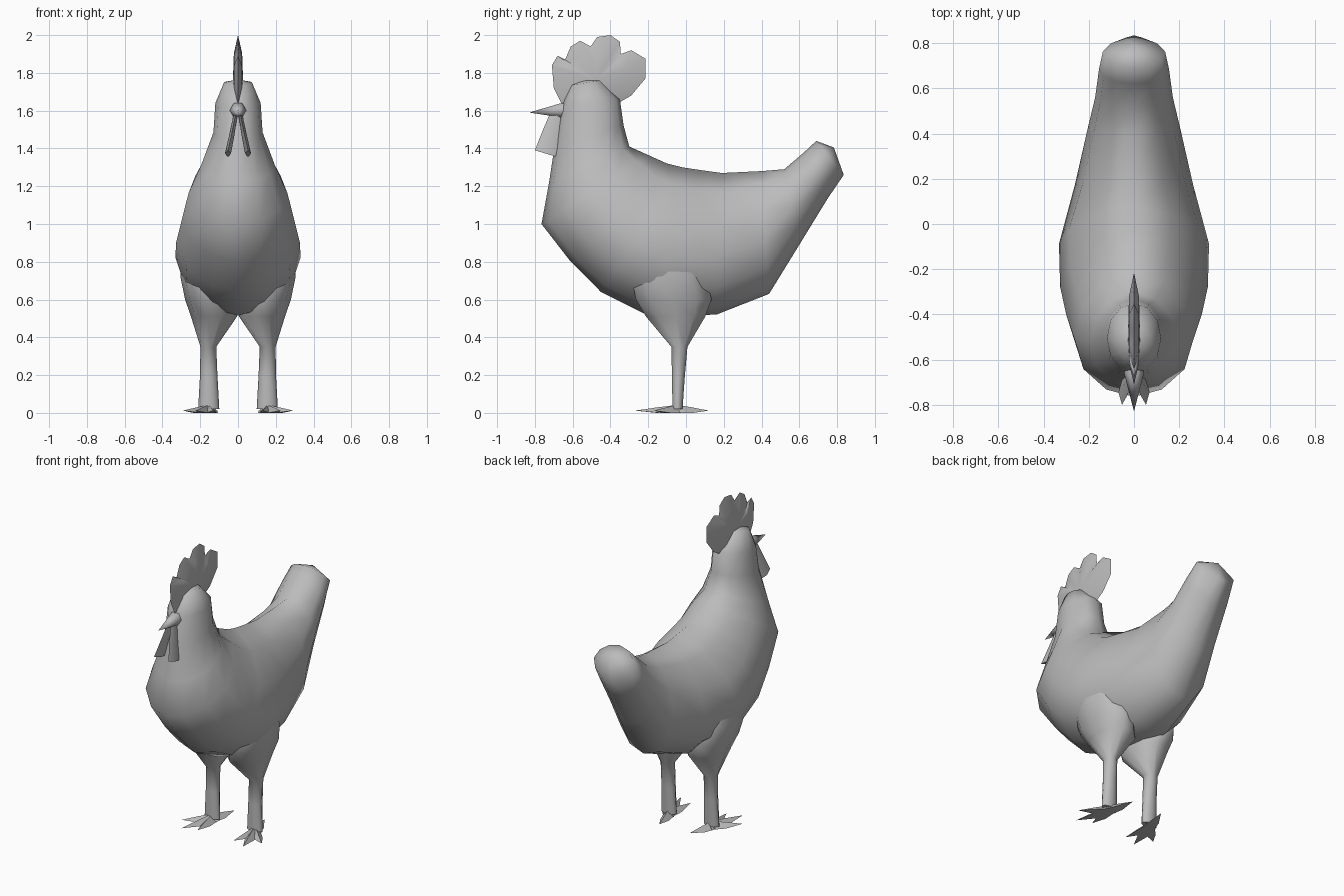
import bpy, bmesh, math

if "Cube" in bpy.data.objects:
    bpy.data.objects.remove(bpy.data.objects["Cube"])

grey = bpy.data.materials.new("plain grey")
grey.diffuse_color = (0.5, 0.5, 0.5, 1)
grey.use_nodes = True
grey.node_tree.nodes["Principled BSDF"].inputs["Base Color"].default_value = grey.diffuse_color


def finish(bm, name, angle=60):
    """Turn a bmesh into a shaded object."""
    bmesh.ops.recalc_face_normals(bm, faces=bm.faces[:])
    me = bpy.data.meshes.new(name)
    bm.to_mesh(me)
    bm.free()
    me.materials.append(grey)
    ob = bpy.data.objects.new(name, me)
    bpy.context.collection.objects.link(ob)
    bpy.ops.object.select_all(action='DESELECT')
    ob.select_set(True)
    bpy.context.view_layer.objects.active = ob
    bpy.ops.object.shade_smooth_by_angle(angle=math.radians(angle))
    return ob


def loft(bm, rings, start=None, end=None):
    """Skin closed rings; close each end with a pole point or a flat cap."""
    vr = [[bm.verts.new(p) for p in r] for r in rings]
    n = len(vr[0])
    for a, b in zip(vr, vr[1:]):
        for i in range(n):
            j = (i + 1) % n
            bm.faces.new((a[i], a[j], b[j], b[i]))
    for ring, pole in ((vr[0], start), (vr[-1], end)):
        if pole:
            v = bm.verts.new(pole)
            for i in range(n):
                bm.faces.new((ring[i], ring[(i + 1) % n], v))
        else:
            bm.faces.new(ring)


# Body, neck, head and tail: slices fanned from head to tail
# (lower y, z, upper y, z, half width, skew of widest point, lower sharpness)
slices = [
    (-.61, 1.735, -.45, 1.76, .075, 1, 1), (-.66, 1.62, -.35, 1.66, .12, 1, 1),
    (-.69, 1.45, -.33, 1.52, .13, 1, 1), (-.725, 1.22, -.30, 1.41, .195, .95, 1),
    (-.765, 1.0, -.20, 1.365, .262, .85, 1.1), (-.61, .80, -.10, 1.32, .30, .76, 1.3),
    (-.45, .64, -.02, 1.30, .327, .74, 1.3), (-.20, .515, .08, 1.285, .332, .74, 1.25),
    (.16, .52, .19, 1.27, .262, .74, 1.1), (.44, .63, .40, 1.28, .205, .85, 1),
    (.60, .89, .52, 1.29, .172, 1, 1.2), (.75, 1.135, .62, 1.375, .155, 1, 1.5),
    (.835, 1.26, .69, 1.44, .138, 1, 2)]
N = 12
rings = []
for y0, z0, y1, z1, hw, skew, sharp in slices:
    ring = []
    for i in range(N):
        t = 2 * math.pi * i / N
        s = ((1 - math.cos(t)) / 2) ** skew
        x = math.sin(t)
        if math.cos(t) < 0:
            x = math.copysign(abs(x) ** sharp, x)
        ring.append((hw * x, y1 + (y0 - y1) * s, z1 + (z0 - z1) * s))
    rings.append(ring)
bm = bmesh.new()
loft(bm, rings, (0, -.53, 1.765), (0, .783, 1.405))
finish(bm, "body", 75)

# Comb: scalloped outline, thin at the rim and thick in the middle
outline = [(-.64, 1.60), (-.70, 1.72), (-.71, 1.84), (-.68, 1.89), (-.64, 1.87),
           (-.61, 1.94), (-.56, 1.97), (-.505, 1.94), (-.47, 1.99), (-.40, 2.0),
           (-.35, 1.965), (-.345, 1.9), (-.29, 1.92), (-.215, 1.875),
           (-.215, 1.77), (-.29, 1.68), (-.36, 1.64)]


def comb_ring(x, f):
    return [(x, -.48 + (y + .48) * f, 1.76 + (z - 1.76) * f) for y, z in outline]


bm = bmesh.new()
loft(bm, [comb_ring(-.022, .6), comb_ring(0, 1), comb_ring(.022, .6)],
     (-.027, -.48, 1.76), (.027, -.48, 1.76))
finish(bm, "comb", 50)


def oval(z, cx, cy, rx, ry, n=10):
    return [(cx + rx * math.cos(2 * math.pi * i / n),
             cy + ry * math.sin(2 * math.pi * i / n), z) for i in range(n)]


# Beak
bm = bmesh.new()
beak = [[(r * math.cos(math.pi * i / 3), y, 1.602 + r * math.sin(math.pi * i / 3))
         for i in range(6)] for y, r in ((-.60, .035), (-.66, .044))]
loft(bm, beak, None, (0, -.83, 1.59))
finish(bm, "beak")

# Toe tips relative to the ankle
toes = [(.137, -.125), (.07, -.225), (-.025, -.19), (-.045, .165)]
for side, label in ((1, "right"), (-1, "left")):
    # Wattle: flat lobe widening downward
    bm = bmesh.new()
    rows = []
    for x, w, ya, za, yb, zb in ((.012, .010, -.72, 1.585, -.64, 1.585),
                                 (.033, .014, -.765, 1.48, -.67, 1.46),
                                 (.053, .016, -.80, 1.39, -.69, 1.357)):
        ym, zm = (ya + yb) / 2, (za + zb) / 2
        rows.append([(side * x, ya, za), (side * (x + w), ym, zm),
                     (side * x, yb, zb), (side * (x - w), ym, zm)])
    loft(bm, rows)
    finish(bm, label + "_wattle", 50)

    # Thigh blending into the flank, and shank
    bm = bmesh.new()
    loft(bm, [oval(z, side * cx, cy, rx, ry) for z, cx, cy, rx, ry in (
        (.86, .18, -.10, .115, .16), (.72, .18, -.09, .125, .21),
        (.60, .155, -.065, .125, .21), (.51, .127, -.055, .122, .165),
        (.35, .157, -.035, .042, .045),
        (.20, .155, -.04, .046, .036), (.02, .155, -.045, .056, .028))])
    finish(bm, label + "_leg", 75)

    # Foot: flat pointed toes spreading from the ankle
    bm = bmesh.new()
    for dx, dy in toes:
        length = math.hypot(dx, dy)
        px, py = -dy / length * .036, dx / length * .036
        cx, cy = .155, -.045

        def at(f, s, z):
            return (side * (cx + dx * f + px * s), cy + dy * f + py * s, z)

        base = [at(-.1, 0, .045), at(-.1, 1, .004), at(-.1, -1, .004)]
        mid = [at(.45, 0, .03), at(.45, .8, .003), at(.45, -.8, .003)]
        loft(bm, [base, mid], None, at(1, 0, .012))
    for v in bm.verts:
        if v.co.z < .005:
            v.co.z = 0
    finish(bm, label + "_foot", 40)
